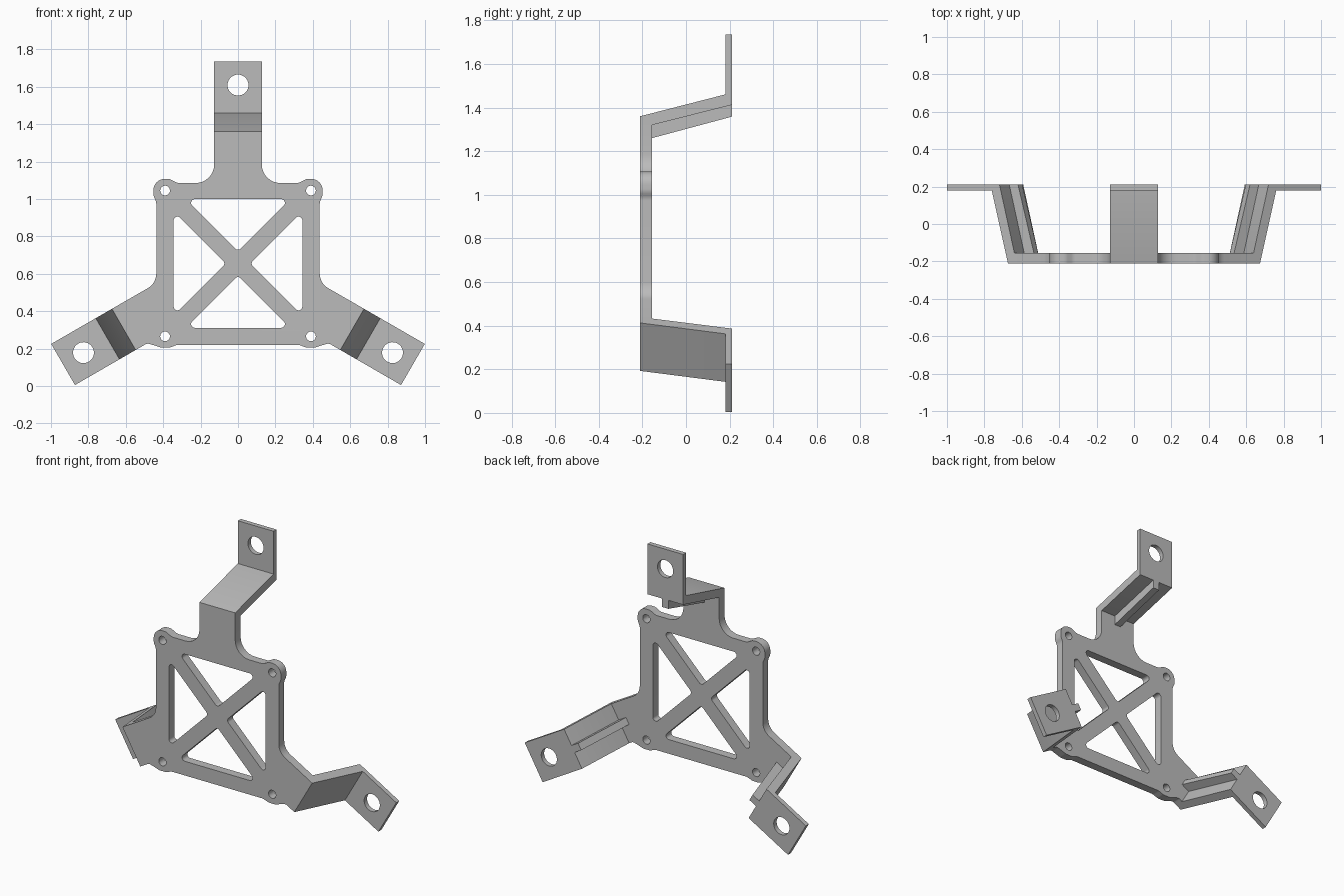
import bpy, bmesh, math
from mathutils import Matrix, Vector

cube = bpy.data.objects.get("Cube")
if cube:
    bpy.data.objects.remove(cube)

MID = 0.655            # height of the bracket's centre
HALF_W = 0.127         # half width of each arm
FRONT, PLATE_BACK = -0.21, -0.155
TAB_FRONT, BACK = 0.18, 0.21
ROOT = 0.665           # where an arm leaves the plate

gray = bpy.data.materials.new("plain gray")
gray.use_nodes = True
gray.diffuse_color = (0.5, 0.5, 0.5, 1)
gray.node_tree.nodes["Principled BSDF"].inputs["Base Color"].default_value = (0.5, 0.5, 0.5, 1)

FACING = Matrix.Rotation(math.pi / 2, 4, 'X')                    # drawn in x, z
SIDEWAYS = Matrix(((0, 0, 1), (1, 0, 0), (0, 1, 0))).to_4x4()    # drawn in y, z
parts = []


def rounded(corners, steps=8):
    """Closed outline from (x, y, radius) corners, each replaced by an arc."""
    out = []
    for i, (x, y, r) in enumerate(corners):
        p = Vector((x, y))
        if r == 0:
            out.append(p)
            continue
        a = (Vector(corners[i - 1][:2]) - p).normalized()
        b = (Vector(corners[(i + 1) % len(corners)][:2]) - p).normalized()
        half = a.angle(b) / 2
        centre = p + (a + b).normalized() * (r / math.sin(half))
        start = p + a * (r / math.tan(half)) - centre
        end = p + b * (r / math.tan(half)) - centre
        sweep = start.angle_signed(end)
        for k in range(steps + 1):
            out.append(centre + Matrix.Rotation(-sweep * k / steps, 2) @ start)
    return out


def circle(x, y, r, n=32):
    return [Vector((x + r * math.cos(2 * math.pi * k / n),
                    y + r * math.sin(2 * math.pi * k / n))) for k in range(n)]


def sheet(name, loops, thickness, matrix):
    """Flat part with holes: filled outline, thickened evenly about its plane."""
    curve = bpy.data.curves.new(name, 'CURVE')
    curve.dimensions = '2D'
    curve.fill_mode = 'BOTH'
    curve.extrude = thickness / 2
    for loop in loops:
        spline = curve.splines.new('POLY')
        spline.points.add(len(loop) - 1)
        for point, co in zip(spline.points, loop):
            point.co = (co.x, co.y, 0, 1)
        spline.use_cyclic_u = True
    temp = bpy.data.objects.new(name + "_outline", curve)
    bpy.context.collection.objects.link(temp)
    graph = bpy.context.evaluated_depsgraph_get()
    mesh = bpy.data.meshes.new_from_object(temp.evaluated_get(graph))
    bpy.data.objects.remove(temp)
    bpy.data.curves.remove(curve)

    bm = bmesh.new()
    bm.from_mesh(mesh)
    bmesh.ops.remove_doubles(bm, verts=bm.verts, dist=0.0001)
    bmesh.ops.recalc_face_normals(bm, faces=bm.faces)
    bm.transform(matrix)
    bm.to_mesh(mesh)
    bm.free()
    mesh.name = name
    mesh.materials.clear()
    mesh.materials.append(gray)
    ob = bpy.data.objects.new(name, mesh)
    bpy.context.collection.objects.link(ob)
    parts.append(ob)


def lower_arm(reach, side):
    """Point on the edge of the lower left arm, side +1 upper, -1 lower."""
    c, s = math.cos(math.radians(30)), 0.5
    return (reach * c + side * HALF_W * s, MID - reach * s + side * HALF_W * c)


# Plate outline: one half from the top arm round to the bottom edge
wall = 0.437
half = [
    (HALF_W, MID + ROOT, 0), (HALF_W, 1.085, 0.1),
    (0.325, 1.085, 0.05), (0.365, 1.107, 0.05), (0.452, 1.107, 0.06),
    (0.452, 1.015, 0.05), (wall, 0.985, 0.05),
    (wall, 0.549, 0.09),
    (*lower_arm(ROOT, 1), 0), (*lower_arm(ROOT, -1), 0),
    (*lower_arm(0.633, -1), 0.03),
    (0.41, 0.205, 0.05), (0.365, 0.205, 0.05), (0.325, 0.22, 0.05),
]
loops = [rounded(half + [(-x, z, r) for x, z, r in reversed(half)])]

# Four rounded triangular windows leave the crossed struts
inner, gap = 0.344, 0.065
for turn in range(4):
    rot = Matrix.Rotation(turn * math.pi / 2, 2)
    tri = rounded([(0, gap, 0.02), (inner - gap, inner, 0.02), (gap - inner, inner, 0.02)])
    loops.append([rot @ p + Vector((0, MID)) for p in tri])

# Corner screw holes
for x in (-0.39, 0.39):
    for z in (0.265, 1.045):
        loops.append(circle(x, z, 0.026, 24))

plate_mid = (FRONT + PLATE_BACK) / 2
sheet("plate", loops, PLATE_BACK - FRONT, Matrix.Translation((0, plate_mid, 0)) @ FACING)

# Three bent arms, each a sloped web, a stiffening rib and a drilled tab
web = [(FRONT, ROOT), (FRONT, 0.705), (TAB_FRONT, 0.805), (BACK, 0.805),
       (BACK, 0.757), (PLATE_BACK, ROOT)]
rib = [(PLATE_BACK, 0.605), (PLATE_BACK, 0.68), (BACK, 0.77), (BACK, 0.703)]
tab = [(-HALF_W, 0.805), (HALF_W, 0.805), (HALF_W, 1.08), (-HALF_W, 1.08)]


def vectors(points):
    return [Vector(p) for p in points]


for name, angle in (("top", 0), ("left", 120), ("right", -120)):
    place = Matrix.Translation((0, 0, MID)) @ Matrix.Rotation(math.radians(angle), 4, 'Y')
    sheet(name + "_arm_web", [vectors(web)], 2 * HALF_W, place @ SIDEWAYS)
    sheet(name + "_arm_rib", [vectors(rib)], 0.045, place @ SIDEWAYS)
    tab_mid = Matrix.Translation((0, (TAB_FRONT + BACK) / 2, 0))
    sheet(name + "_arm_tab", [vectors(tab), circle(0, 0.954, 0.056)],
          BACK - TAB_FRONT, place @ tab_mid @ FACING)

# Smooth the rounded walls, keep the bends sharp
bpy.ops.object.select_all(action='DESELECT')
for ob in parts:
    ob.select_set(True)
bpy.context.view_layer.objects.active = parts[0]
bpy.ops.object.shade_smooth_by_angle(angle=math.radians(30))
